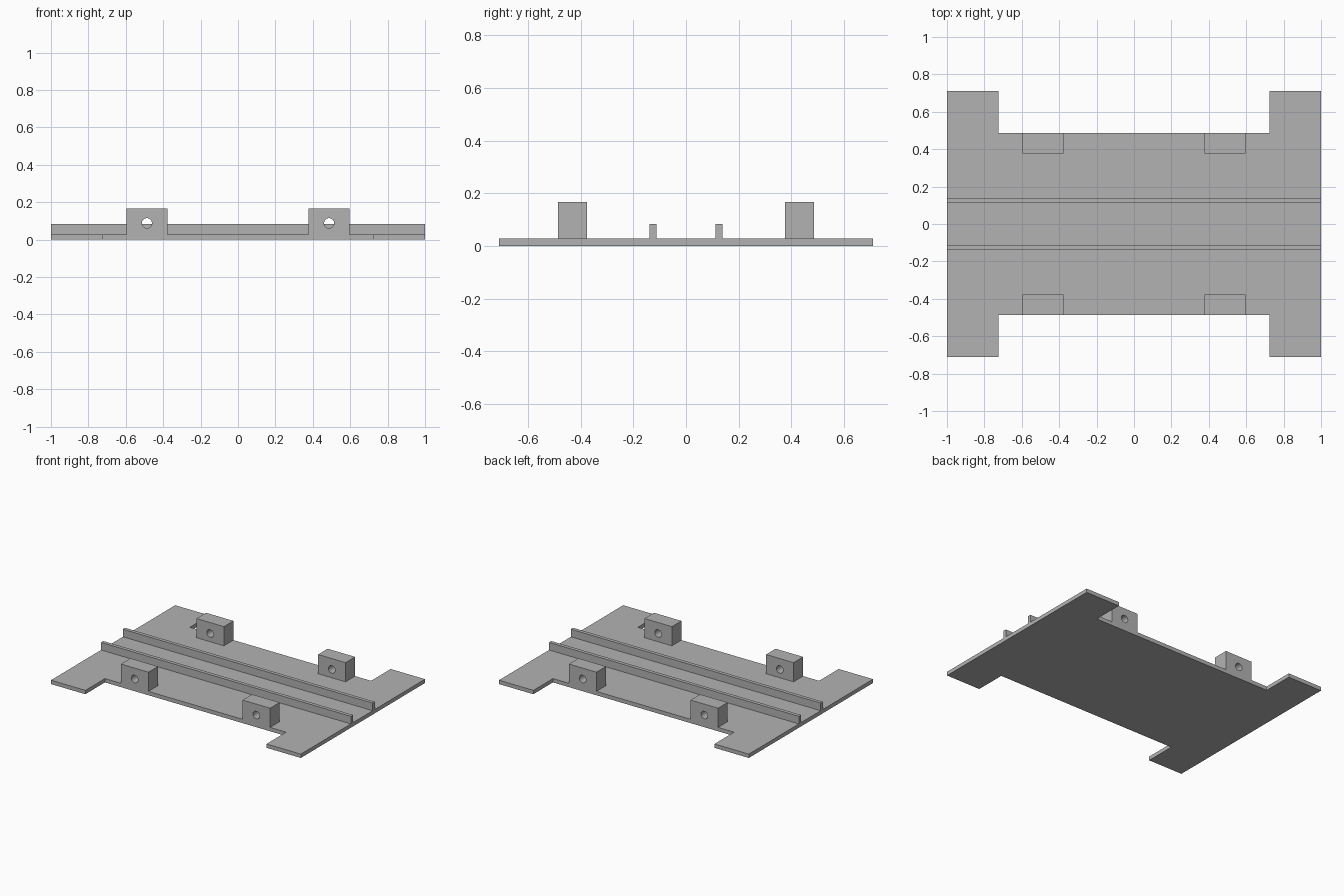
import bpy
import bmesh
from math import radians

cube = bpy.data.objects.get("Cube")
if cube:
    bpy.data.objects.remove(cube, do_unlink=True)

grey = bpy.data.materials.new("mid grey")
grey.use_nodes = True
colour = (0.45, 0.45, 0.45, 1)
grey.diffuse_color = colour
grey.node_tree.nodes["Principled BSDF"].inputs["Base Color"].default_value = colour

LENGTH, WIDTH = 1.0, 0.71      # half sizes of the base
WAIST_X, WAIST_Y = 0.725, 0.486
BASE_TOP = 0.028


def finish(bm, name):
    bmesh.ops.recalc_face_normals(bm, faces=bm.faces)
    mesh = bpy.data.meshes.new(name)
    bm.to_mesh(mesh)
    bm.free()
    mesh.materials.append(grey)
    obj = bpy.data.objects.new(name, mesh)
    bpy.context.collection.objects.link(obj)
    return obj


def prism(name, outline, z0, z1):
    """Extrude a flat outline from z0 up to z1."""
    bm = bmesh.new()
    face = bm.faces.new([bm.verts.new((x, y, z0)) for x, y in outline])
    top = bmesh.ops.extrude_face_region(bm, geom=[face])["geom"]
    verts = [v for v in top if isinstance(v, bmesh.types.BMVert)]
    bmesh.ops.translate(bm, verts=verts, vec=(0, 0, z1 - z0))
    return finish(bm, name)


def box(name, x0, x1, y0, y1, z0, z1):
    return prism(name, [(x0, y0), (x1, y0), (x1, y1), (x0, y1)], z0, z1)


# Base plate with four corner ears
quarter = [(LENGTH, WIDTH), (WAIST_X, WIDTH), (WAIST_X, WAIST_Y)]
outline = (quarter + [(-x, y) for x, y in reversed(quarter)]
           + [(-x, -y) for x, y in quarter]
           + [(x, -y) for x, y in reversed(quarter)])
prism("base_plate", outline, 0, BASE_TOP)

# Two long guide rails
for side, sy in (("front", -1), ("back", 1)):
    ys = sorted((sy * 0.112, sy * 0.138))
    box(side + "_rail", -LENGTH, LENGTH, *ys, BASE_TOP, 0.083)

# Four mounting blocks, each drilled through from front to back
for side, sy in (("front", -1), ("back", 1)):
    for hand, sx in (("right", -1), ("left", 1)):
        xs = sorted((sx * 0.377, sx * 0.597))
        ys = sorted((sy * 0.377, sy * WAIST_Y))
        block = box(f"{side}_{hand}_block", *xs, *ys, BASE_TOP, 0.167)

        bpy.ops.mesh.primitive_cylinder_add(
            vertices=32, radius=0.027, depth=0.3,
            location=(sx * 0.487, sy * 0.43, 0.088), rotation=(radians(90), 0, 0))
        drill = bpy.context.object
        drill.name = "hole_cutter"
        drill.hide_render = True
        drill.data.materials.append(grey)

        cut = block.modifiers.new("hole", 'BOOLEAN')
        cut.operation = 'DIFFERENCE'
        cut.solver = 'EXACT'
        cut.object = drill
        bpy.ops.object.select_all(action='DESELECT')
        block.select_set(True)
        bpy.context.view_layer.objects.active = block
        bpy.ops.object.modifier_apply(modifier=cut.name)
        bpy.data.objects.remove(drill, do_unlink=True)
        bpy.ops.object.shade_smooth_by_angle(angle=radians(30))
